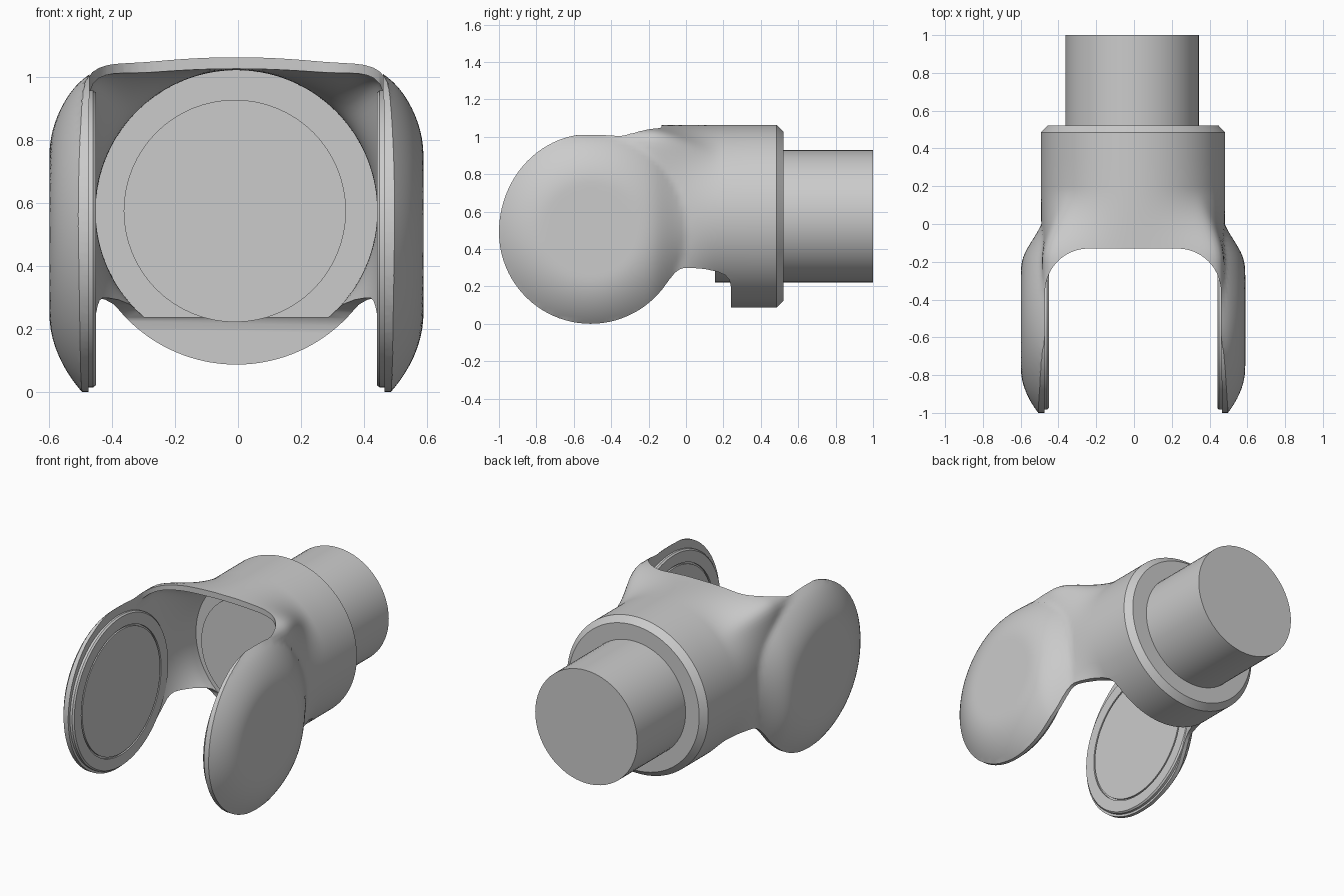
import bpy, bmesh, math
from math import sin, cos, pi, radians, hypot

if "Cube" in bpy.data.objects:
    bpy.data.objects.remove(bpy.data.objects["Cube"])

CX, CZ = -0.005, 0.575   # main axis of sleeve and shaft


def make(name, bm):
    bmesh.ops.recalc_face_normals(bm, faces=bm.faces)
    me = bpy.data.meshes.new(name)
    bm.to_mesh(me)
    bm.free()
    ob = bpy.data.objects.new(name, me)
    bpy.context.collection.objects.link(ob)
    return ob


def loft(name, rings):
    """Skin closed rings of 3D points and cap both ends."""
    bm = bmesh.new()
    vs = [[bm.verts.new(p) for p in r] for r in rings]
    n = len(rings[0])
    for a, b in zip(vs, vs[1:]):
        for i in range(n):
            bm.faces.new((a[i], a[(i + 1) % n], b[(i + 1) % n], b[i]))
    bm.faces.new(vs[0])
    bm.faces.new(vs[-1])
    return make(name, bm)


def boolean(ob, cutter, op):
    m = ob.modifiers.new("cut", 'BOOLEAN')
    m.operation, m.object, m.solver = op, cutter, 'EXACT'
    bpy.context.view_layer.objects.active = ob
    bpy.ops.object.modifier_apply(modifier=m.name)
    bpy.data.objects.remove(cutter)


def smooth(ob, angle=32):
    bpy.ops.object.select_all(action='DESELECT')
    ob.select_set(True)
    bpy.context.view_layer.objects.active = ob
    bpy.ops.object.shade_smooth_by_angle(angle=radians(angle))


def ray(inside, t):
    """Distance from the axis to the section boundary along angle t."""
    lo, hi = 0.0, 1.6
    for _ in range(26):
        mid = (lo + hi) / 2
        if inside(mid * cos(t), mid * sin(t)):
            lo = mid
        else:
            hi = mid
    return lo


def ease(y, a, b):
    t = min(1, max(0, (y - a) / (b - a)))
    return t * t * (3 - 2 * t)


def section(y, fork_inside, radius, n=160):
    """Fork section that turns into a round sleeve towards the back."""
    w = ease(y, -0.2, 0.2)
    pts = []
    for i in range(n):
        t = 2 * pi * (i + 0.5) / n
        r = radius * w
        if w < 1:
            r += ray(lambda x, z: fork_inside(x, y, z), t) * (1 - w)
        pts.append((CX + r * cos(t), y, CZ + r * sin(t)))
    return pts


def outer(x, y, z):
    # domed cheeks at the sides, slightly crowned roof on top
    t = min(1.05, max(0, (hypot(y + 0.51, z + CZ - 0.5) - 0.25) / 0.25))
    half = 0.594 - 0.1 * t * t
    h = 0.488 - 0.03 * min(1, (x / 0.48) ** 2) if z > 0 else 0.68
    return (abs(x) / half) ** 14 + (abs(z) / h) ** 14 < 1


def inner(x, y, z):
    h = 0.452 - 0.02 * min(1, (x / 0.48) ** 2) if z > 0 else 0.8
    return (abs(x) / 0.47) ** 14 + (abs(z) / h) ** 14 < 1


# Yoke body: fork and sleeve in one skin
ys = [-1.05 + 0.025 * i for i in range(51)]
rings = [section(y, outer, 0.488) for y in ys + [0.35, 0.485]]
rings.append(section(0.522, outer, 0.452))
yoke = loft("yoke_body", rings)

# Side outline: round cheek, roof line and underside notch
side = []
for d in range(-38, -271, -4):
    s, c = sin(radians(d)), cos(radians(d))
    side.append((-0.51 + 0.49 * c, 0.49 + (0.525 if s > 0 else 0.49) * s))
side += [(-0.4, 1.028), (-0.25, 1.036), (-0.17, 1.046), (-0.12, 1.066),
         (-0.1, 1.1), (0.6, 1.1), (0.6, 0.0), (0.24, 0.0), (0.24, 0.2),
         (0.232, 0.235), (0.21, 0.26), (0.17, 0.278), (0.1, 0.293),
         (0.03, 0.299), (-0.01, 0.299), (-0.035, 0.291), (-0.06, 0.272),
         (-0.09, 0.235)]
boolean(yoke, loft("side_cutter", [[(x, y, z) for y, z in side]
                                   for x in (-0.9, 0.9)]), 'INTERSECT')

# Hollow between the cheeks, closing to a round bore
hy = [-1.13 + 0.04 * i for i in range(23)] + [-0.23 + 0.022 * i for i in range(20)]
boolean(yoke, loft("hollow_cutter", [section(y, inner, 0.447)
                                     for y in hy + [0.23]]), 'DIFFERENCE')

# Roof opening with rounded corners
arc = [(0.236 + 0.23 * cos(a), -0.36 + 0.23 * sin(a))
       for a in [pi / 2 * i / 14 for i in range(15)]]
opening = [(0.466, -1.2)] + arc
opening += [(-x, y) for x, y in reversed(opening)]
boolean(yoke, loft("opening_cutter", [[(CX + x, y, z) for x, y in opening]
                                      for z in (-0.3, 1.3)]), 'DIFFERENCE')
smooth(yoke)

# Shaft running from the hollow out of the back
shaft = loft("shaft", [[(CX - 0.005 + 0.353 * cos(2 * pi * i / 64), y,
                         CZ + 0.353 * sin(2 * pi * i / 64)) for i in range(64)]
                       for y in (0.155, 1.0)])
smooth(shaft)

# Stepped pads on the inner face of each cheek
steps = [(0.472, 0.482), (0.472, 0.455), (0.464, 0.446), (0.395, 0.446),
         (0.395, 0.456), (0.385, 0.456), (0.385, 0.446)]
for label, sx in (("left", -1), ("right", 1)):
    pad = loft(label + "_pad",
               [[(CX + sx * x, -0.51 + r * cos(2 * pi * i / 96),
                  0.486 + r * sin(2 * pi * i / 96)) for i in range(96)]
                for r, x in steps])
    smooth(pad)
